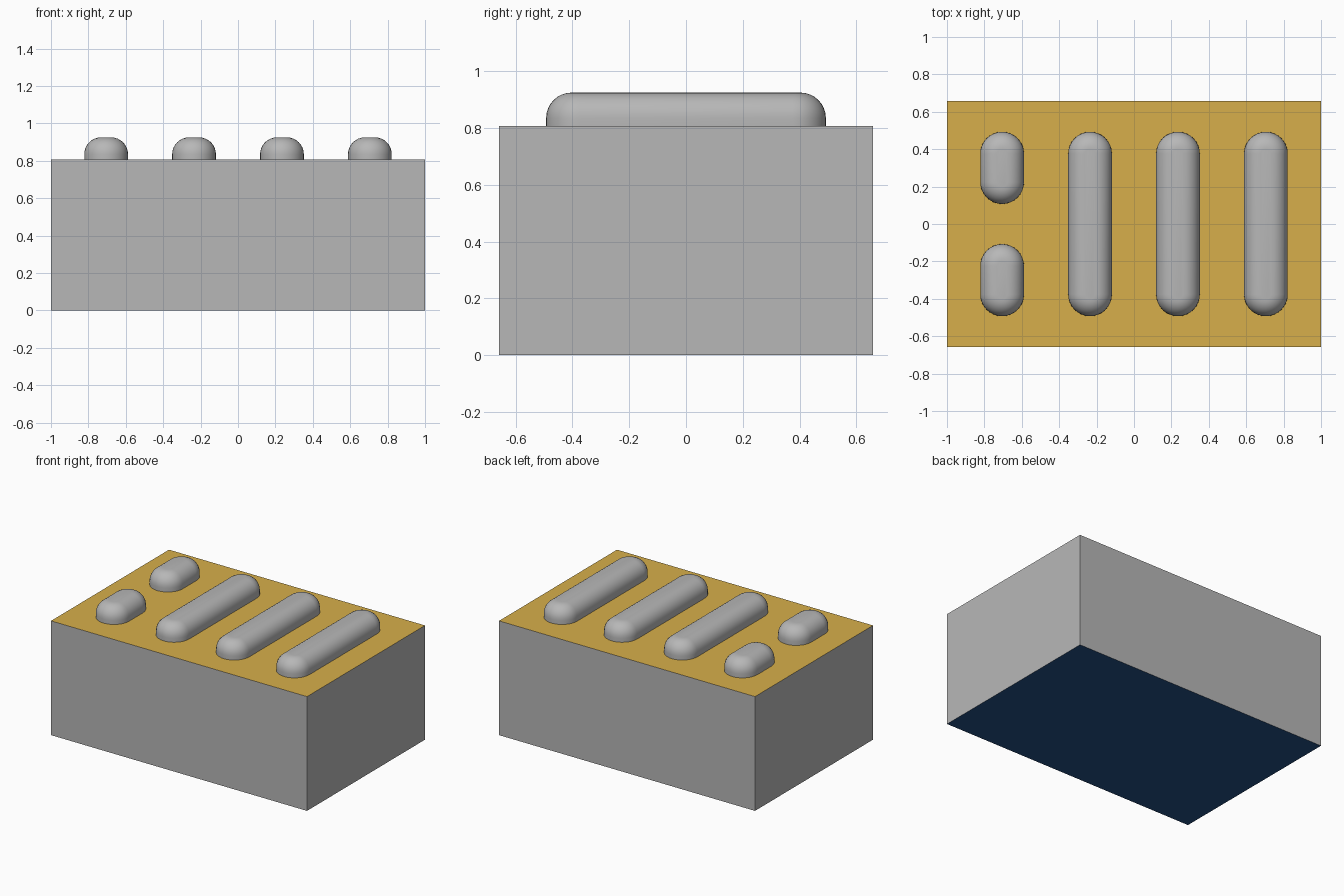
import bpy, bmesh, math

cube = bpy.data.objects.get("Cube")
if cube:
    bpy.data.objects.remove(cube, do_unlink=True)


def material(name, rgb):
    m = bpy.data.materials.new(name)
    m.use_nodes = True
    m.diffuse_color = (*rgb, 1)
    m.node_tree.nodes["Principled BSDF"].inputs["Base Color"].default_value = (*rgb, 1)
    return m


grey = material("grey", (0.475, 0.475, 0.475))
gold = material("gold", (0.685, 0.43, 0.07))
navy = material("navy", (0.017, 0.08, 0.24))

HALF_Y = 0.658     # half depth of the block
TOP = 0.807        # top of the block
R = 0.117          # half width of a ridge
RIDGE_H = 0.118    # ridge height
FILLET = 0.09      # rounding of the ridge's upper edge


def add_object(name, bm, mats):
    mesh = bpy.data.meshes.new(name)
    bmesh.ops.recalc_face_normals(bm, faces=bm.faces[:])
    bm.to_mesh(mesh)
    bm.free()
    for m in mats:
        mesh.materials.append(m)
    obj = bpy.data.objects.new(name, mesh)
    bpy.context.collection.objects.link(obj)
    return obj


# Block: grey sides, gold top face, navy underside
bm = bmesh.new()
bmesh.ops.create_cube(bm, size=1)
for v in bm.verts:
    v.co.x *= 2
    v.co.y *= 2 * HALF_Y
    v.co.z = (v.co.z + 0.5) * TOP
bm.normal_update()
for f in bm.faces:
    f.material_index = 1 if f.normal.z > 0.5 else 2 if f.normal.z < -0.5 else 0
add_object("block", bm, [grey, gold, navy])


def ridge(name, x, y0, y1, segs=16, steps=8):
    """Stadium-shaped bar along y with a rounded upper edge."""
    bm = bmesh.new()
    # (radius, height) profile: straight wall, then a quarter-round fillet
    profile = [(R, 0)]
    for i in range(steps + 1):
        a = math.pi / 2 * i / steps
        profile.append((R - FILLET + FILLET * math.cos(a),
                        RIDGE_H - FILLET + FILLET * math.sin(a)))
    rings = []
    for r, h in profile:
        ring = []
        for cy, start in ((y1 - R, 0), (y0 + R, math.pi)):
            for i in range(segs + 1):
                a = start + math.pi * i / segs
                ring.append(bm.verts.new((x + r * math.cos(a),
                                          cy + r * math.sin(a), TOP + h)))
        rings.append(ring)
    n = len(rings[0])
    for lo, hi in zip(rings, rings[1:]):
        for i in range(n):
            j = (i + 1) % n
            bm.faces.new((lo[i], lo[j], hi[j], hi[i]))
    bm.faces.new(rings[-1])
    obj = add_object(name, bm, [grey])
    bpy.ops.object.select_all(action='DESELECT')
    obj.select_set(True)
    bpy.context.view_layer.objects.active = obj
    bpy.ops.object.shade_smooth_by_angle(angle=math.radians(40))


# Three full-length ridges and a fourth one split into two short ones
END, GAP = 0.493, 0.107
for name, x in (("inner_right", -0.235), ("inner_left", 0.235), ("outer_left", 0.705)):
    ridge(name + "_ridge", x, -END, END)
ridge("front_short_ridge", -0.705, -END, -GAP)
ridge("back_short_ridge", -0.705, GAP, END)
